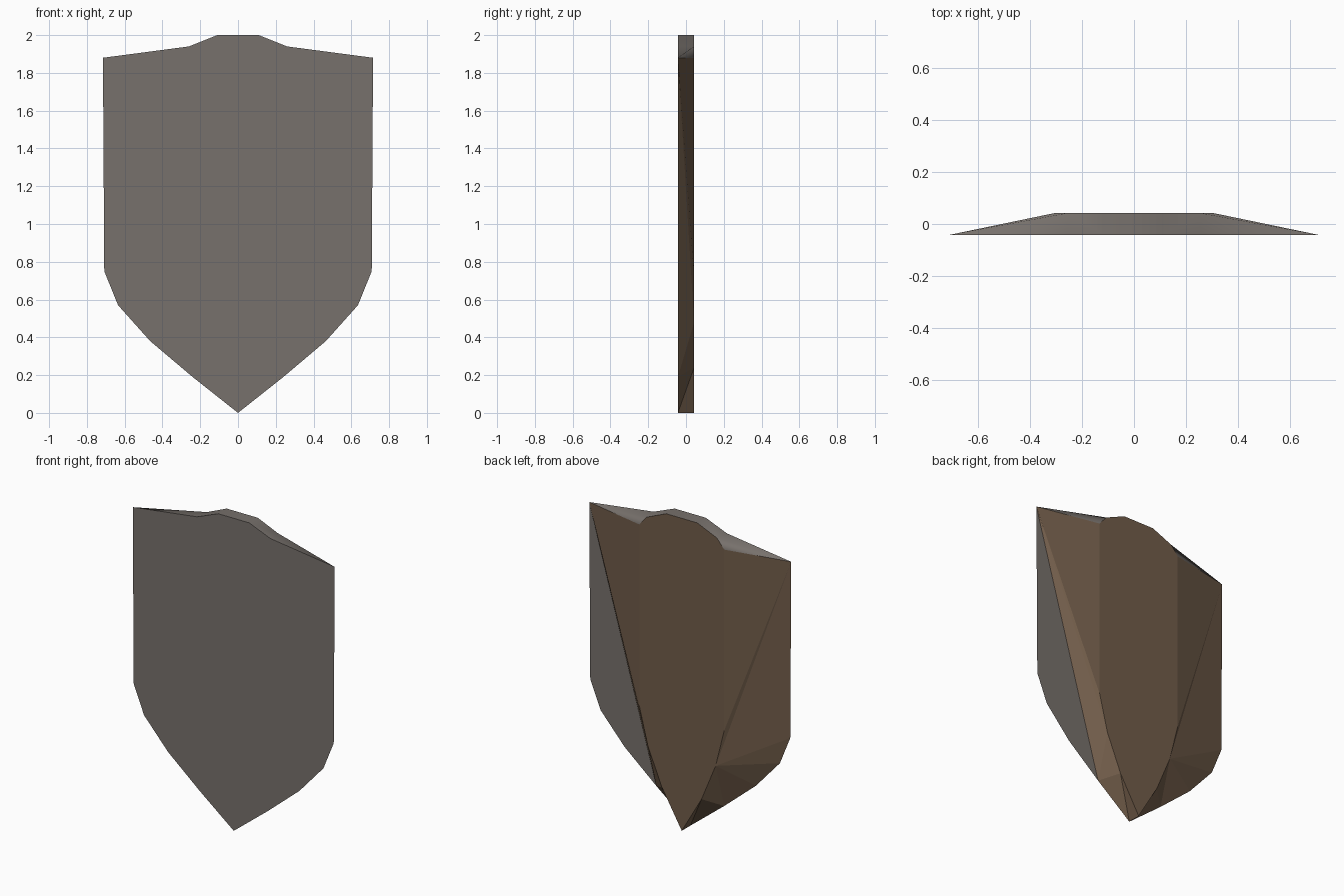
import bpy, bmesh
from mathutils import Vector

if "Cube" in bpy.data.objects:
    bpy.data.objects.remove(bpy.data.objects["Cube"])

Y = 0.043  # half thickness


def material(name, rgb):
    m = bpy.data.materials.new(name)
    m.diffuse_color = (*rgb, 1)
    m.use_nodes = True
    m.node_tree.nodes["Principled BSDF"].inputs["Base Color"].default_value = m.diffuse_color
    return m


grey = material("worn_grey", (0.185, 0.165, 0.15))
brown = material("dark_brown", (0.165, 0.108, 0.068))

# right-half outlines (x, z): front plate sides, front top, back panel sides, back top
front_side = [(0.715, 1.88), (0.708, 0.75), (0.635, 0.57), (0.465, 0.38), (0.24, 0.19), (0, 0)]
front_top = [(0.11, 2.0), (0.26, 1.94), (0.715, 1.88)]
back_side = [(0.3, 1.88), (0.3, 0.72), (0.24, 0.48), (0.14, 0.24), (0, 0)]
back_top = [(0.11, 2.0), (0.25, 1.94), (0.3, 1.88)]


def pts(profile, y, side=1):
    return [Vector((x * side, y, z)) for x, z in profile]


def loop(top, side, y):
    """Full mirrored outline from a right-half top and side."""
    half = pts(top + side[1:], y)
    return half + [Vector((-p.x, p.y, p.z)) for p in half[-2::-1]]


def build(name, faces, mat, smooth=False):
    bm = bmesh.new()
    for f in faces:
        bm.faces.new([bm.verts.new(p) for p in f])
    bmesh.ops.remove_doubles(bm, verts=bm.verts[:], dist=1e-4)
    for f in bm.faces:  # face every polygon away from the shield's middle
        f.normal_update()
        if f.normal.dot(f.calc_center_median() - Vector((0, 0, 1))) < 0:
            f.normal_flip()
        f.smooth = smooth
    me = bpy.data.meshes.new(name)
    bm.to_mesh(me)
    bm.free()
    me.materials.append(mat)
    bpy.context.collection.objects.link(bpy.data.objects.new(name, me))


# flat front plate and raised back panel
build("front_plate", [loop(front_top, front_side, -Y)], grey)
build("back_panel", [loop(back_top, back_side, Y)], brown)

# rim across the top
rim = [pts([(-0.11, 2), (0.11, 2)], -Y) + pts([(0.11, 2), (-0.11, 2)], Y)]
for s in (1, -1):
    f, b = pts(front_top, -Y, s), pts(back_top, Y, s)
    rim += [[f[0], f[1], b[1], b[0]], [f[1], f[2], b[1]], [f[2], b[2], b[1]]]
build("top_rim", rim, grey, True)

# sloping back wings; the right one is open along its lower outside
for s, name in ((1, "right_wing"), (-1, "left_wing")):
    f, b = pts(front_side, -Y, s), pts(back_side, Y, s)
    faces = [[f[0], b[i], b[i + 1]] for i in range(2)]
    if s == 1:
        faces.append([f[0], b[2], f[4]])
    else:
        faces += [[b[2], f[i], f[i + 1]] for i in range(4)]
    faces += [[b[2], f[4], b[3]], [b[3], f[4], f[5]], [b[3], f[5], b[4]]]
    build(name, faces, brown)
